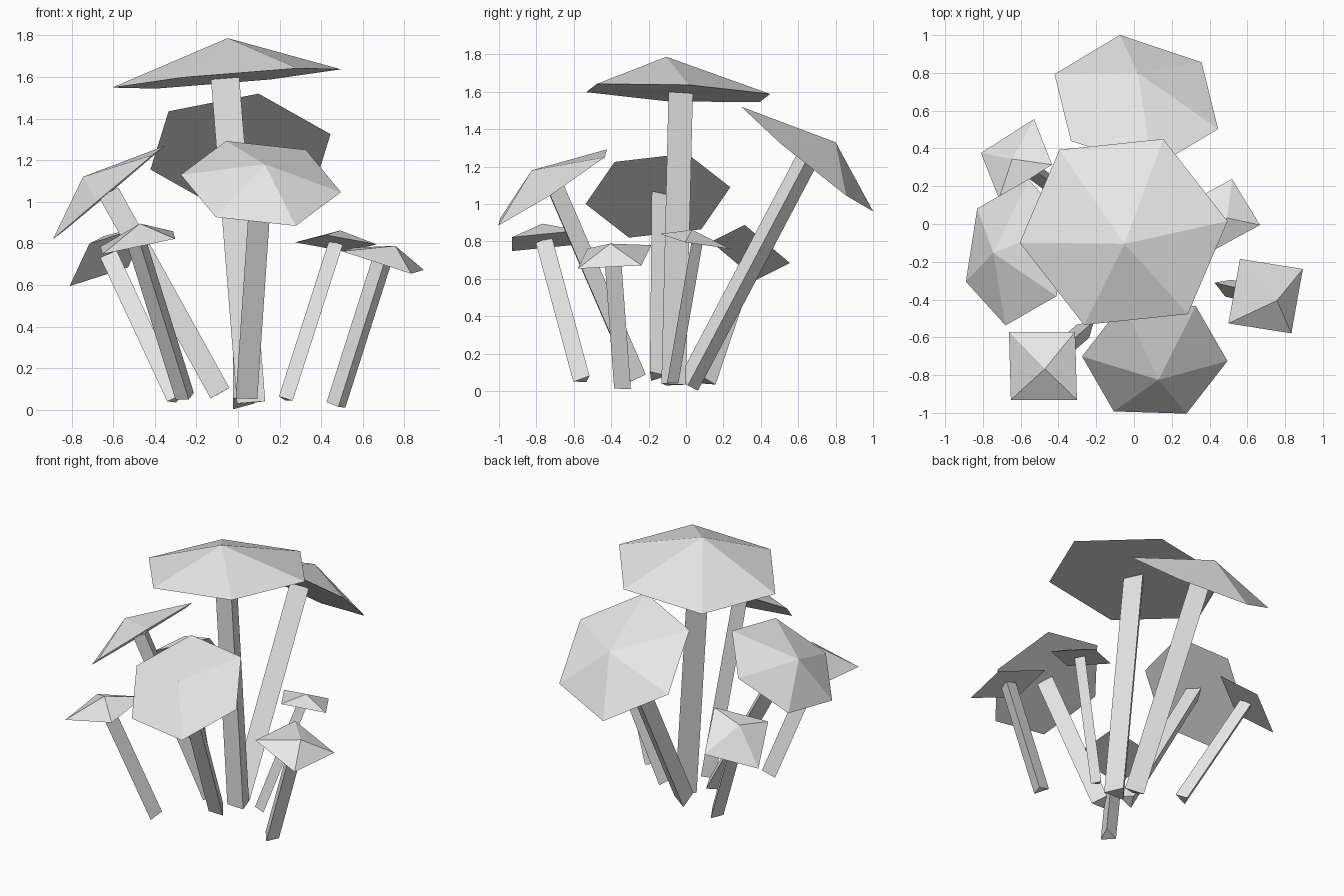
import bpy
from math import cos, sin, radians, tau
from mathutils import Vector

if "Cube" in bpy.data.objects:
    bpy.data.objects.remove(bpy.data.objects["Cube"], do_unlink=True)

# One plain grey for everything
grey = bpy.data.materials.new("pale_grey")
grey.use_nodes = True
colour = (0.8, 0.8, 0.8, 1)
grey.diffuse_color = colour
grey.node_tree.nodes["Principled BSDF"].inputs["Base Color"].default_value = colour


def add_object(name, verts, faces):
    mesh = bpy.data.meshes.new(name)
    mesh.from_pydata(verts, [], faces)
    mesh.materials.append(grey)
    mesh.validate()
    obj = bpy.data.objects.new(name, mesh)
    bpy.context.scene.collection.objects.link(obj)
    return obj


def ring(centre, u, w, sides):
    """Regular polygon spanned by two perpendicular radius vectors."""
    return [centre + u * cos(tau * i / sides) + w * sin(tau * i / sides)
            for i in range(sides)]


def cap(name, sides, centre, corner, next_corner, apex):
    """Tilted pyramid; two neighbouring rim corners set its tilt and size."""
    c = Vector(centre)
    u = Vector(corner) - c
    step = tau / sides
    w = (Vector(next_corner) - c - u * cos(step)) / sin(step)
    rim = ring(c, u, w, sides)
    if u.cross(w).z < 0:
        rim.reverse()
    faces = [(i, (i + 1) % sides, sides) for i in range(sides)]
    faces.append(tuple(reversed(range(sides))))
    add_object(name, rim + [Vector(apex)], faces)


def stem(name, foot, top, radius, angle):
    """Three-sided prism from foot to cap, one edge turned to the angle."""
    foot, top = Vector(foot), Vector(top)
    axis = (top - foot).normalized()
    heading = Vector((cos(radians(angle)), sin(radians(angle)), 0))
    u = (heading - axis * heading.dot(axis)).normalized()
    w = axis.cross(u)
    verts = ring(foot, u * radius, w * radius, 3) + ring(top, u * radius, w * radius, 3)
    faces = [(i, (i + 1) % 3, (i + 1) % 3 + 3, i + 3) for i in range(3)]
    add_object(name, verts, faces + [(2, 1, 0), (3, 4, 5)])


def mushroom(name, sides, centre, corner, next_corner, apex, foot, radius, angle):
    cap(name + "_cap", sides, centre, corner, next_corner, apex)
    stem(name + "_stem", foot, centre, radius, angle)


# Large mushrooms with six-sided caps
mushroom("tall", 6, (-.055, -.042, 1.593), (.495, .015, 1.637),
         (.155, .45, 1.588), (-.05, -.105, 1.787),
         foot=(.07, -.08, .035), radius=.08, angle=80)
mushroom("front", 6, (.11, -.713, 1.088), (.495, -.725, 1.046),
         (.327, -.434, 1.25), (.13, -.825, 1.18),
         foot=(.04, -.27, .065), radius=.06, angle=-30)
mushroom("back", 6, (.012, .648, 1.24), (.445, .503, 1.325),
         (.099, .295, 1.52), (.02, .8, 1.33),
         foot=(.01, .01, .03), radius=.07, angle=0)
mushroom("right", 6, (-.62, -.15, 1.045), (-.56, .237, 1.09),
         (-.35, .005, 1.27), (-.745, -.153, 1.12),
         foot=(-.085, -.16, .08), radius=.06, angle=-30)

# Small mushrooms with four-sided caps
mushroom("small_front_right", 4, (-.482, -.751, .803), (-.302, -.931, .822),
         (-.312, -.571, .858), (-.472, -.767, .895),
         foot=(-.25, -.55, .06), radius=.055, angle=-80)
mushroom("small_back_right", 4, (-.622, .345, .741), (-.81, .376, .594),
         (-.529, .556, .684), (-.645, .344, .835),
         foot=(-.3, .11, .05), radius=.05, angle=-30)
mushroom("small_back_left", 4, (.471, .05, .8), (.667, -.005, .795),
         (.519, .238, .76), (.492, .032, .862),
         foot=(.23, -.08, .05), radius=.04, angle=-30)
mushroom("small_front_left", 4, (.697, -.382, .717), (.894, -.238, .672),
         (.561, -.185, .78), (.757, -.405, .788),
         foot=(.475, -.33, .02), radius=.055, angle=-80)
